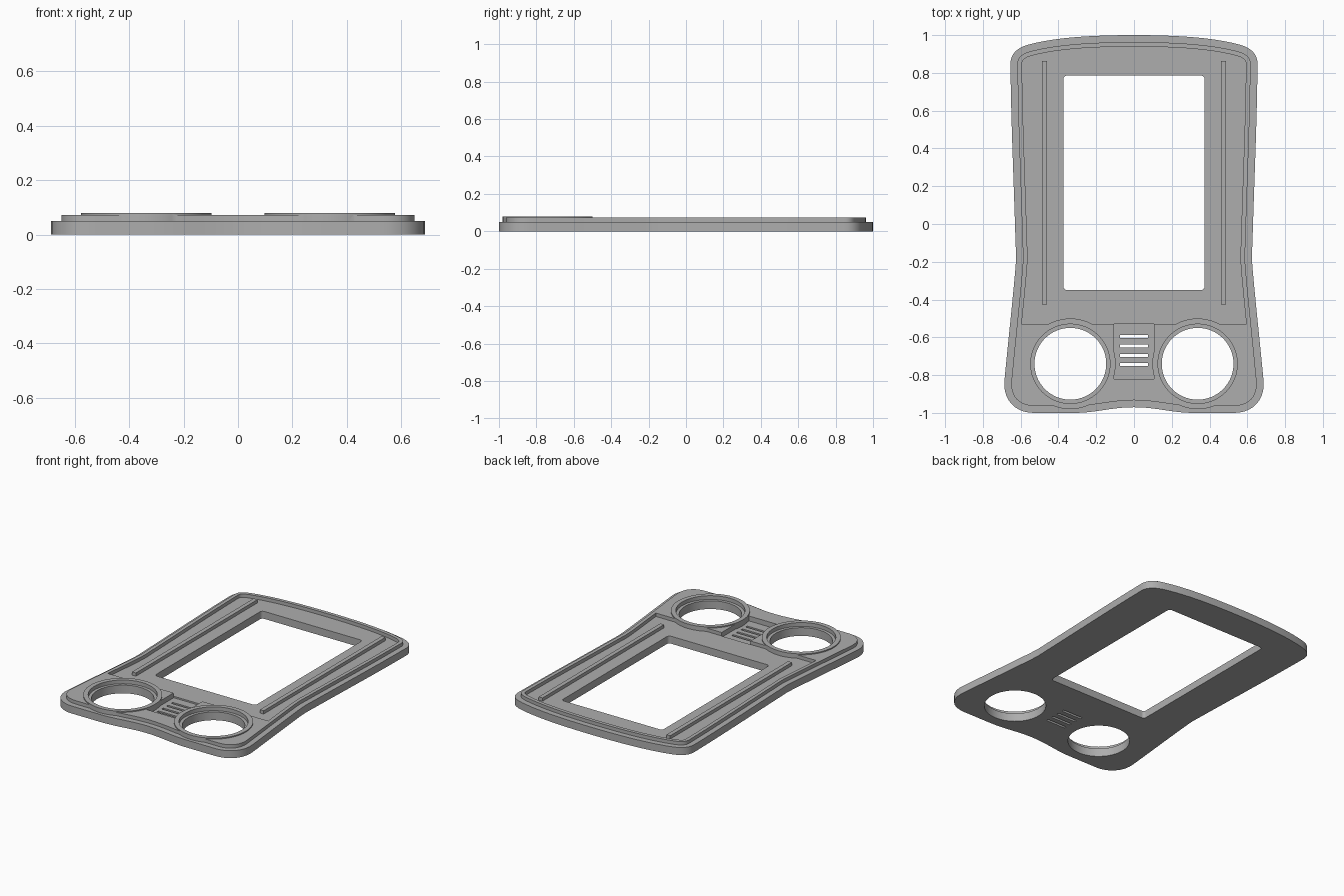
import bpy, math
from mathutils import Vector
from mathutils.geometry import interpolate_bezier

cube = bpy.data.objects.get("Cube")
if cube:
    bpy.data.objects.remove(cube, do_unlink=True)

grey = bpy.data.materials.new("plain grey")
grey.use_nodes = True
grey.diffuse_color = (0.42, 0.42, 0.42, 1)
grey.node_tree.nodes["Principled BSDF"].inputs["Base Color"].default_value = grey.diffuse_color


def prism(name, pts, z0, z1):
    """Upright solid from a counter-clockwise 2D outline."""
    n = len(pts)
    verts = [(x, y, z) for z in (z0, z1) for x, y in pts]
    faces = [list(range(n))[::-1], list(range(n, 2 * n))]
    faces += [(i, (i + 1) % n, n + (i + 1) % n, n + i) for i in range(n)]
    mesh = bpy.data.meshes.new(name)
    mesh.from_pydata(verts, [], faces)
    mesh.materials.append(grey)
    obj = bpy.data.objects.new(name, mesh)
    bpy.context.collection.objects.link(obj)
    return obj


def circle(cx, cy, r, n=64):
    return [(cx + r * math.cos(2 * math.pi * i / n), cy + r * math.sin(2 * math.pi * i / n))
            for i in range(n)]


def rounded_box(x0, x1, y0, y1, r=0.0, steps=6):
    if not r:
        return [(x0, y0), (x1, y0), (x1, y1), (x0, y1)]
    pts = []
    for k, (cx, cy) in enumerate([(x1 - r, y1 - r), (x0 + r, y1 - r), (x0 + r, y0 + r), (x1 - r, y0 + r)]):
        for i in range(steps + 1):
            a = math.pi / 2 * (k + i / steps)
            pts.append((cx + r * math.cos(a), cy + r * math.sin(a)))
    return pts


def inset(pts, d):
    """Move a counter-clockwise outline inward by d."""
    out = []
    for i, p in enumerate(pts):
        a = (Vector(p) - Vector(pts[i - 1])).normalized()
        b = (Vector(pts[(i + 1) % len(pts)]) - Vector(p)).normalized()
        t = (a + b).normalized()
        out.append(tuple(Vector(p) + Vector((-t.y, t.x)) * d / max(t.dot(a), 0.5)))
    return out


def clip_above(pts, y):
    """Keep the part of an outline above a horizontal line."""
    out = []
    for i, q in enumerate(pts):
        p = pts[i - 1]
        if (p[1] > y) != (q[1] > y):
            t = (y - p[1]) / (q[1] - p[1])
            out.append((p[0] + t * (q[0] - p[0]), y))
        if q[1] > y:
            out.append(q)
    return out


def combine(target, tool, operation):
    mod = target.modifiers.new("join", 'BOOLEAN')
    mod.operation, mod.object, mod.solver = operation, tool, 'EXACT'
    bpy.context.view_layer.objects.active = target
    bpy.ops.object.modifier_apply(modifier=mod.name)
    bpy.data.objects.remove(tool, do_unlink=True)


# Right half of the outline, bottom to top: Bezier pieces (start, handle, handle, end)
pieces = [
    [(0, -.97), (.12, -.97), (.2, -1), (.32, -1)],
    [(.32, -1), (.4, -1), (.46, -1), (.53, -1)],
    [(.53, -1), (.63, -1), (.695, -.93), (.686, -.83)],
    [(.686, -.83), (.666, -.62), (.645, -.43), (.629, -.25)],
    [(.629, -.25), (.623, -.18), (.624, -.17), (.627, -.1)],
    [(.627, -.1), (.637, .25), (.65, .5), (.654, .84)],
    [(.654, .84), (.657, .9), (.62, .935), (.55, .952)],
    [(.55, .952), (.42, .985), (.25, 1), (0, 1)],
]
right = []
for piece in pieces:
    right += [(p.x, p.y) for p in interpolate_bezier(*[Vector((x, y, 0)) for x, y in piece], 11)[:-1]]
outline = right + [(0, 1)] + [(-x, y) for x, y in reversed(right[1:])]

# Base plate with the stepped lip
body = prism("faceplate", outline, 0, 0.05)
combine(body, prism("lip", inset(outline, 0.037), 0.02, 0.073), 'UNION')

# Screen pocket and vent pocket
SPLIT = -0.53
combine(body, prism("screen_pocket", clip_above(inset(outline, 0.061), SPLIT), 0.05, 0.2), 'DIFFERENCE')
combine(body, prism("vent_pocket", rounded_box(-.107, .107, -.82, SPLIT + .001), 0.04, 0.2), 'DIFFERENCE')

# Round bosses with a seat and a through hole
for side in (-1, 1):
    cx, cy = side * 0.337, -0.74
    combine(body, prism("boss", circle(cx, cy, 0.24), 0.02, 0.08), 'UNION')
    combine(body, prism("seat", circle(cx, cy, 0.21), 0.055, 0.2), 'DIFFERENCE')
    combine(body, prism("hole", circle(cx, cy, 0.19), -0.1, 0.2), 'DIFFERENCE')

# Screen window and vent slots
combine(body, prism("window", rounded_box(-.374, .374, -.35, .786, .02), -0.1, 0.2), 'DIFFERENCE')
for i in range(4):
    y = -0.595 - 0.05 * i
    combine(body, prism("slot", rounded_box(-.073, .073, y - .008, y + .008), -0.1, 0.2), 'DIFFERENCE')

# Long rails beside the window
for side in (-1, 1):
    x = side * 0.474
    combine(body, prism("rail", rounded_box(x - .014, x + .014, -.425, .864), 0.03, 0.072), 'UNION')

bpy.ops.object.select_all(action='DESELECT')
body.select_set(True)
bpy.context.view_layer.objects.active = body
bpy.ops.object.shade_smooth_by_angle(angle=math.radians(30))
